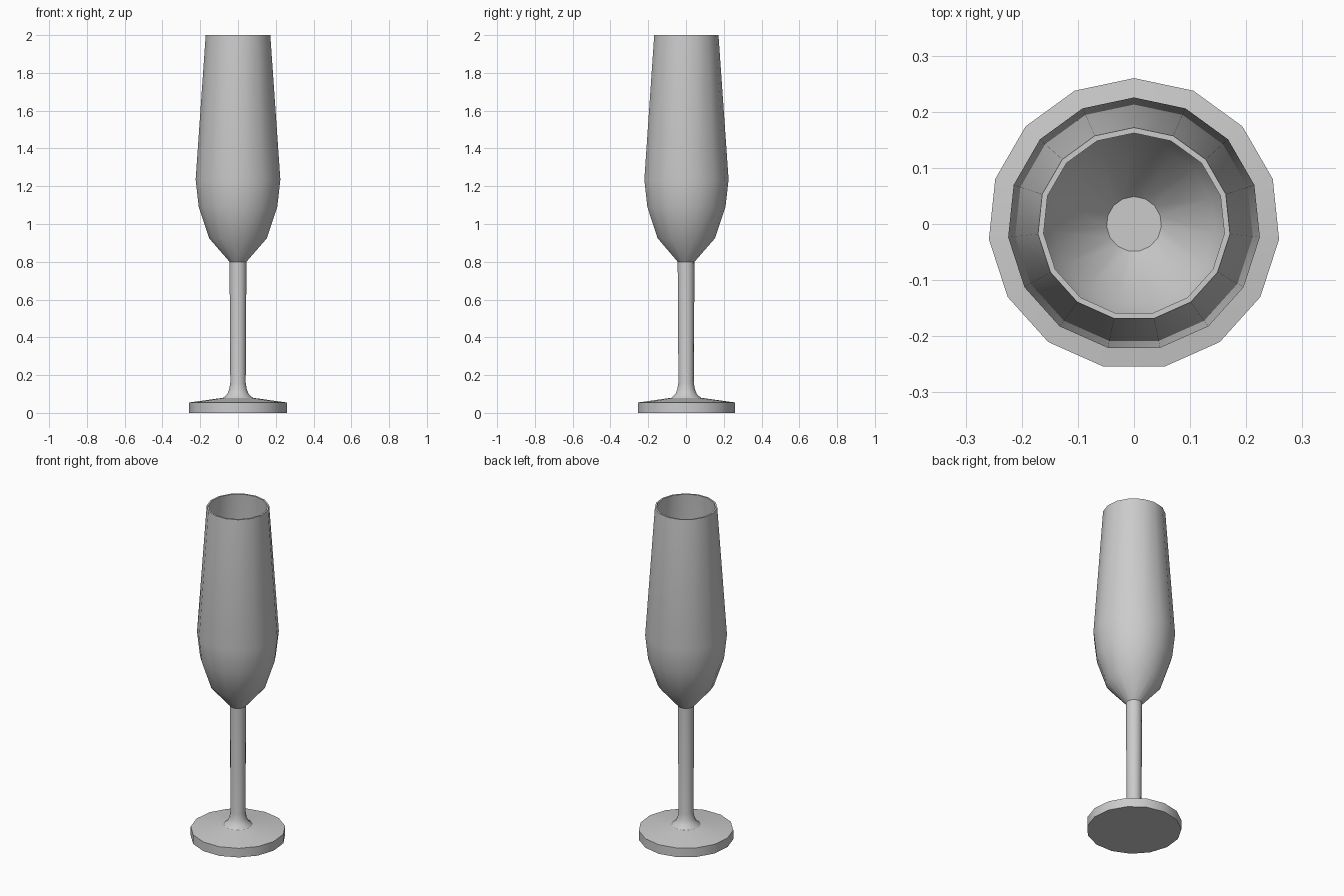
import bpy, bmesh
from math import sin, cos, pi, radians

if "Cube" in bpy.data.objects:
    bpy.data.objects.remove(bpy.data.objects["Cube"])

SIDES = 15


def lathe(name, profile, cap_start=False, cap_end=False):
    """Revolve a list of (radius, z) points, one vertex of each ring facing +y."""
    bm = bmesh.new()
    rings = []
    for r, z in profile:
        rings.append([bm.verts.new((r * sin(2 * pi * i / SIDES),
                                    r * cos(2 * pi * i / SIDES), z))
                      for i in range(SIDES)])
    for a, b in zip(rings, rings[1:]):
        for i in range(SIDES):
            j = (i + 1) % SIDES
            bm.faces.new((a[j], a[i], b[i], b[j]))
    if cap_start:
        bm.faces.new(rings[0])
    if cap_end:
        bm.faces.new(rings[-1][::-1])
    mesh = bpy.data.meshes.new(name)
    bm.to_mesh(mesh)
    bm.free()
    obj = bpy.data.objects.new(name, mesh)
    bpy.context.collection.objects.link(obj)
    bpy.ops.object.select_all(action='DESELECT')
    obj.select_set(True)
    bpy.context.view_layer.objects.active = obj
    bpy.ops.object.shade_smooth_by_angle(angle=radians(30))
    return obj


# Foot disc, flared collar and stem
lathe("foot_and_stem", [
    (0.26, 0.0), (0.26, 0.055), (0.079, 0.08), (0.057, 0.10),
    (0.047, 0.125), (0.041, 0.16), (0.045, 0.80),
], cap_start=True)

# Bowl: outer wall up to the rim, inner wall down to a flat bottom
lathe("bowl", [
    (0.045, 0.80), (0.154, 0.925), (0.209, 1.09), (0.2255, 1.235), (0.172, 2.0),
    (0.162, 2.0), (0.215, 1.235), (0.199, 1.093), (0.145, 0.93), (0.049, 0.82),
], cap_end=True)
